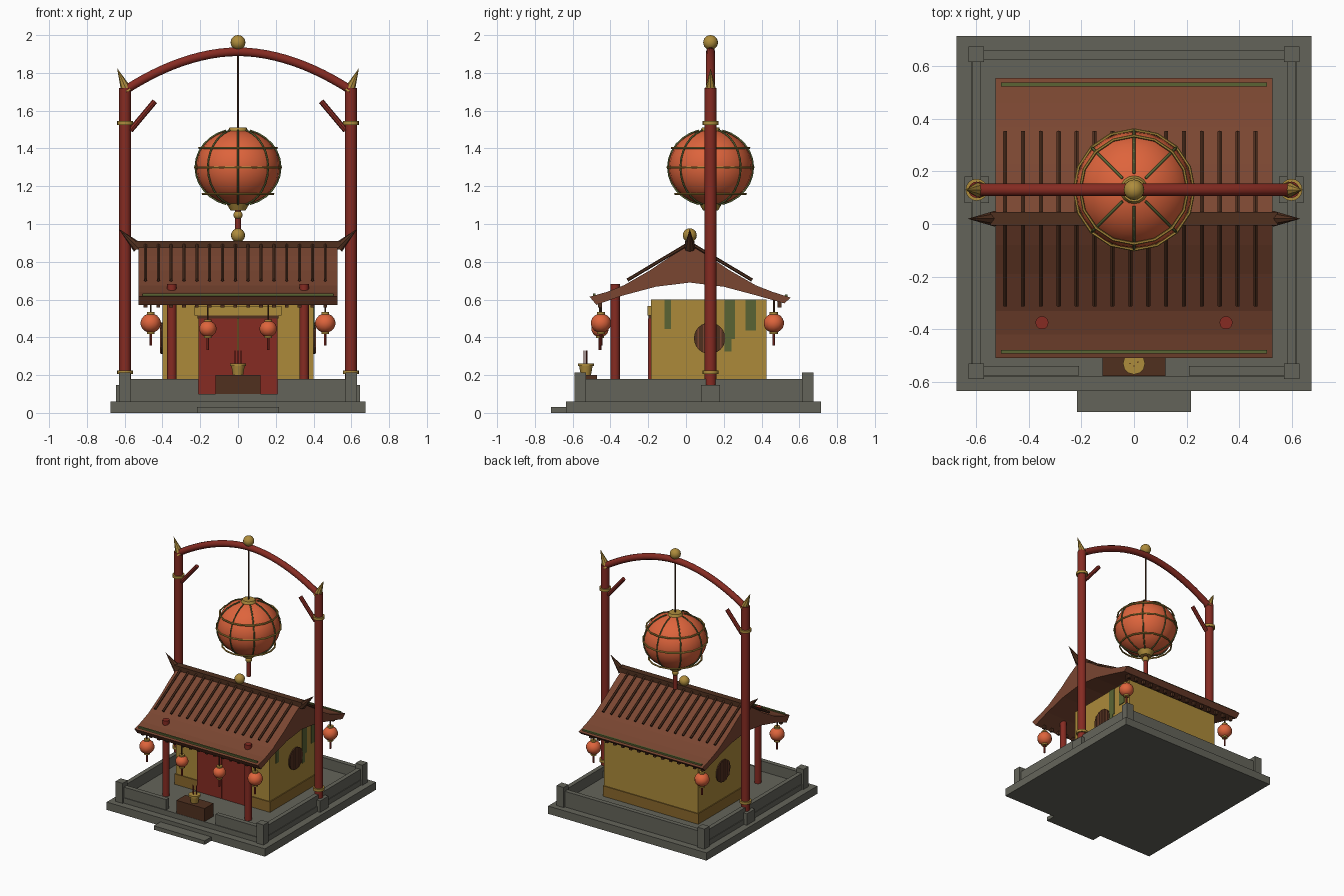
import bpy, bmesh, math
from mathutils import Vector

if "Cube" in bpy.data.objects:
    bpy.data.objects.remove(bpy.data.objects["Cube"])


def mat(name, hexcol):
    m = bpy.data.materials.new(name)
    c = [int(hexcol[i:i + 2], 16) / 255 for i in (0, 2, 4)]
    m.diffuse_color = [v / 12.92 if v < 0.04045 else ((v + 0.055) / 1.055) ** 2.4 for v in c] + [1]
    m.use_nodes = True
    m.node_tree.nodes["Principled BSDF"].inputs["Base Color"].default_value = m.diffuse_color
    return m


STONE = mat("stone", "64645A")
RED = mat("red_lacquer", "862B22")
ORANGE = mat("orange_paper", "DE643C")
GOLD = mat("gold", "AE8C3C")
WALL = mat("ochre_plaster", "AC8A3A")
OCHRE = mat("dark_ochre", "8A682B")
ROOF = mat("roof_tile", "7A4631")
WOOD = mat("dark_wood", "50301F")
GREEN = mat("moss_green", "5A6434")


def finish(o, name, m, smooth=False):
    o.name = name
    o.data.materials.clear()
    o.data.materials.append(m)
    if smooth:
        bpy.ops.object.shade_smooth_by_angle(angle=math.radians(40))
    return o


def box(name, m, x0, x1, y0, y1, z0, z1):
    bpy.ops.mesh.primitive_cube_add(size=1, location=((x0 + x1) / 2, (y0 + y1) / 2, (z0 + z1) / 2))
    o = bpy.context.object
    o.scale = (x1 - x0, y1 - y0, z1 - z0)
    return finish(o, name, m)


def rod(name, m, a, b, r1, r2=None, n=12):
    """Round or tapered bar from a to b."""
    a, b = Vector(a), Vector(b)
    bpy.ops.mesh.primitive_cone_add(vertices=n, radius1=r1, radius2=r1 if r2 is None else r2,
                                    depth=(b - a).length, location=(a + b) / 2)
    o = bpy.context.object
    o.rotation_euler = (b - a).to_track_quat('Z', 'Y').to_euler()
    return finish(o, name, m, n > 6)


def ball(name, m, c, r, rz=None, n=16):
    bpy.ops.mesh.primitive_uv_sphere_add(segments=n, ring_count=n * 3 // 4, radius=1, location=c)
    o = bpy.context.object
    o.scale = (r, r, rz or r)
    return finish(o, name, m, True)


def ring(name, m, c, r, t):
    bpy.ops.mesh.primitive_torus_add(major_radius=r, minor_radius=t, major_segments=16,
                                     minor_segments=6, location=c)
    return finish(bpy.context.object, name, m, True)


def tube(name, m, pts, r, res=2):
    cu = bpy.data.curves.new(name, 'CURVE')
    cu.dimensions = '3D'
    cu.bevel_depth, cu.bevel_resolution, cu.use_fill_caps = r, res, True
    s = cu.splines.new('POLY')
    s.points.add(len(pts) - 1)
    for p, q in zip(s.points, pts):
        p.co = (*q, 1)
    o = bpy.data.objects.new(name, cu)
    bpy.context.collection.objects.link(o)
    cu.materials.append(m)
    return o


# Stone base, step and terrace
box("base_slab", STONE, -.675, .675, -.635, .715, 0, .06)
box("front_step", STONE, -.217, .217, -.715, -.63, 0, .03)
box("terrace", STONE, -.62, .62, -.58, .66, .06, .10)
box("parapet_back", STONE, -.6, .6, .625, .66, .10, .18)
for s in (-1, 1):
    box("parapet_side", STONE, *sorted((s * .615, s * .582)), -.56, .64, .10, .18)
    box("parapet_front", STONE, *sorted((s * .21, s * .6)), -.575, -.54, .10, .18)
    for y in (-.56, .645):
        box("parapet_post", STONE, s * .6 - .03, s * .6 + .03, y - .03, y + .03, .06, .215)

# House body
box("house_wall", WALL, -.4, .4, -.185, .425, .10, .60)
box("wall_plinth", OCHRE, -.407, .407, -.192, .432, .10, .18)
for s in (-1, 1):
    box("door_leaf", RED, *sorted((s * .002, s * .21)), -.2, -.18, .10, .5)
box("door_head", WOOD, -.215, .215, -.198, -.18, .5, .515)
box("door_sign", GOLD, -.23, .23, -.203, -.18, .515, .565)

# Round lattice windows on both sides
for s in (-1, 1):
    rod("round_window", WOOD, (s * .395, .125, .395), (s * .408, .125, .395), .083, n=24)
    for i in range(-2, 3):
        h = math.sqrt(.08 ** 2 - (i * .03) ** 2)
        box("window_bar", ROOF, *sorted((s * .405, s * .413)), .125 + i * .03 - .004,
            .125 + i * .03 + .004, .395 - h, .395 + h)
# Moss streaks on the right wall
for y0, y1, z in ((-.115, -.08, .445), (.205, .24, .325), (.235, .26, .39), (.315, .37, .435)):
    box("moss_streak", GREEN, .397, .405, y0, y1, z, .6)

# Roof: concave slopes over an arched underside, extruded along x
RY = .02
top = [(-.51, .615), (-.42, .64), (-.33, .675), (-.19, .755), (-.08, .83), (RY, .89),
       (.12, .83), (.23, .755), (.37, .675), (.46, .64), (.555, .61)]
under = [(.52, .58), (.38, .62), (.2, .668), (RY, .69), (-.16, .668), (-.34, .62), (-.475, .572)]
prof = top + under
bm = bmesh.new()
ends = [[bm.verts.new((x, y, z)) for y, z in prof] for x in (-.527, .527)]
bm.faces.new(ends[0])
bm.faces.new(ends[1][::-1])
for i in range(len(prof)):
    j = (i + 1) % len(prof)
    bm.faces.new((ends[0][j], ends[0][i], ends[1][i], ends[1][j]))
bmesh.ops.recalc_face_normals(bm, faces=bm.faces)
me = bpy.data.meshes.new("roof")
bm.to_mesh(me)
roof = bpy.data.objects.new("roof", me)
bpy.context.collection.objects.link(roof)
me.materials.append(ROOF)

# Tile ribs, eave trims and eave pegs
for i in range(15):
    x = -.49 + i * .068
    for y in (-.31, .35):
        rod("tile_rib", WOOD, (x, RY, .9), (x, y, .703), .009, n=6)
    for y in (-.455, .495):
        box("eave_peg", WOOD, x - .01, x + .01, y - .01, y + .01, .558, .6)
for y, z in ((-.485, .622), (.53, .617)):
    box("eave_trim", GREEN, -.505, .505, y - .007, y + .007, z - .01, z + .01)

# Ridge beam with upturned horns and finial
box("ridge_beam", WOOD, -.545, .545, RY - .025, RY + .025, .865, .91)
for s in (-1, 1):
    rod("ridge_horn", WOOD, (s * .53, RY, .875), (s * .632, RY, .975), .03, 0, 8)
ball("ridge_finial", GOLD, (0, RY, .94), .037)

# Porch columns
for s in (-1, 1):
    rod("porch_column", RED, (s * .35, -.375, .10), (s * .35, -.375, .683), .025)

# Tall gateway: poles, rings, braces, spikes and arch
PY = .13
for s in (-1, 1):
    x = s * .598
    box("pole_foot", STONE, s * .598 - .047, s * .598 + .047, PY - .05, PY + .05, .06, .148)
    rod("gate_pole", RED, (x, PY, .10), (x, PY, 1.72), .031, n=16)
    for z in (.215, 1.535):
        rod("pole_ring", GOLD, (x, PY, z - .01), (x, PY, z + .01), .042, n=16)
    rod("pole_brace", RED, (s * .57, PY, 1.495), (s * .44, PY, 1.65), .015, n=8)
    rod("pole_spike", GOLD, (s * .587, PY, 1.7), (s * .64, PY, 1.825), .032, 0, 8)
arch = [(.6 * t / 12, PY, 1.912 - .205 * abs(t / 12) ** 1.9) for t in range(-12, 13)]
tube("gate_arch", RED, arch, .024, 3)
ball("arch_finial", GOLD, (0, PY, 1.961), .039)

# Great hanging lantern
LZ, LR, LH = 1.30, .222, .2
rod("lantern_rope", WOOD, (0, PY, 1.5), (0, PY, 1.9), .005, n=6)
ball("great_lantern", ORANGE, (0, PY, LZ), LR, LH, 24)
rod("lantern_cap_top", GOLD, (0, PY, 1.468), (0, PY, 1.512), .065, .045, 16)
rod("lantern_cap_bottom", GOLD, (0, PY, 1.072), (0, PY, 1.115), .04, .065, 16)
for z, r in ((1.403, .205), (1.30, .228), (1.16, .187)):
    ring("lantern_hoop", GOLD, (0, PY, z), r, .006)
for k in range(8):
    a = k * math.pi / 4
    pts = []
    for i in range(13):
        t = math.radians(-74 + i * 148 / 12)
        r = (LR + .004) * math.cos(t)
        pts.append((r * math.cos(a), PY + r * math.sin(a), LZ + (LH + .004) * math.sin(t)))
    tube("lantern_rib", GREEN, pts, .005, 1)
ball("tassel_bead", GOLD, (0, PY, 1.048), .024)
rod("great_tassel", RED, (0, PY, .92), (0, PY, 1.075), .016, n=10)

# Small eave lanterns
spots = [(s * .462, y, .475, .054) for s in (-1, 1) for y in (-.45, .465)]
spots += [(s * .16, -.455, .445, .046) for s in (-1, 1)]
for x, y, z, r in spots:
    rod("small_rope", WOOD, (x, y, z + r), (x, y, .61), .005, n=6)
    ball("small_lantern", ORANGE, (x, y, z), r, r * .95, 12)
    for s in (-1, 1):
        rod("small_cap", GOLD, (x, y, z + s * r * .85), (x, y, z + s * r * 1.08), .022, n=10)
    rod("small_tassel", RED, (x, y, z - r - .065), (x, y, z - r), .007, n=6)

# Offering table with incense pot
box("offering_table", WOOD, -.12, .12, -.578, -.47, .10, .2)
rod("incense_pot", GOLD, (0, -.53, .2), (0, -.53, .25), .027, .036)
rod("pot_rim", GOLD, (0, -.53, .248), (0, -.53, .262), .042)
for x, y in ((-.015, -.53), (.015, -.525), (0, -.54)):
    rod("incense_stick", RED, (x, y, .25), (x, y, .33), .003, n=6)
